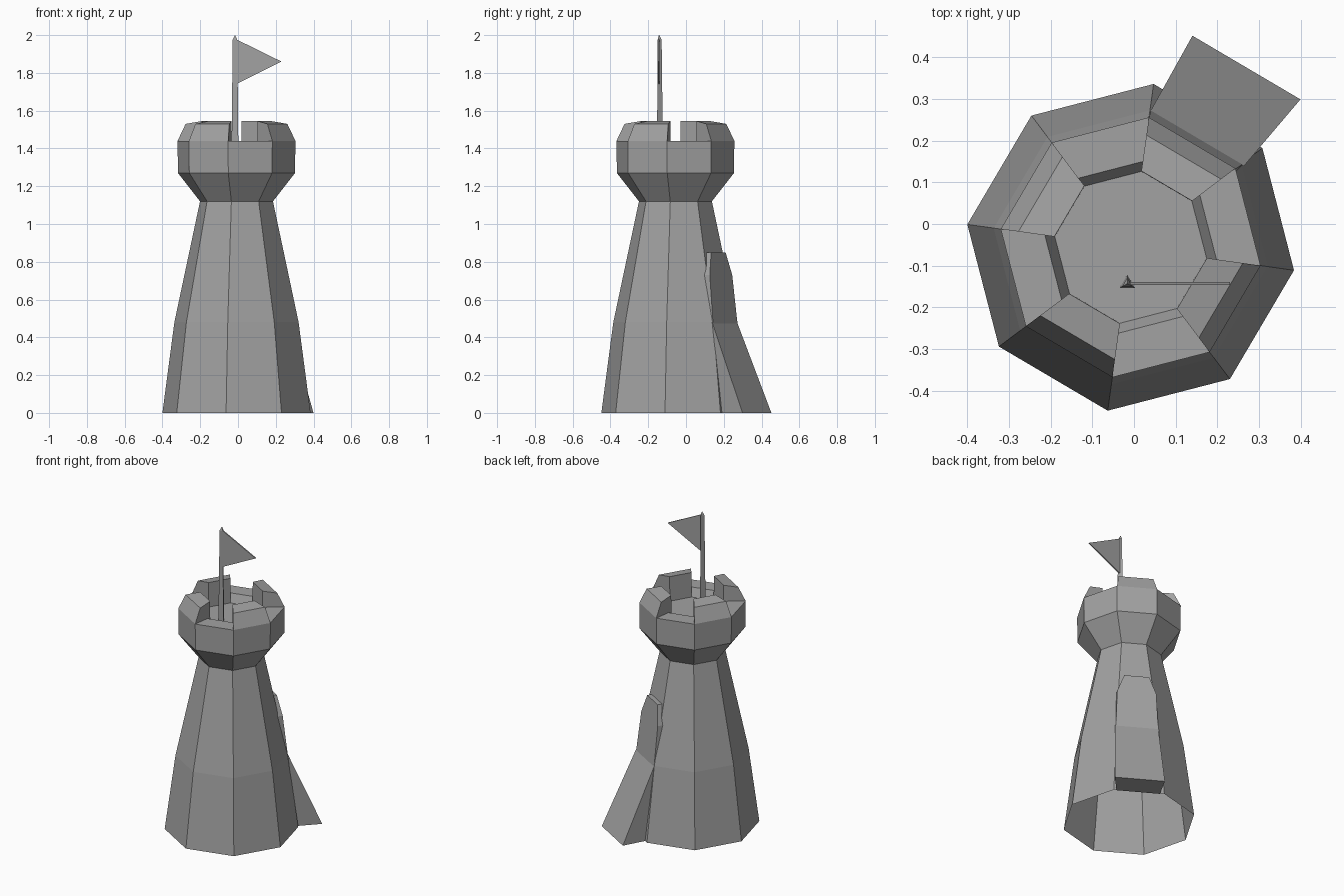
import bpy, bmesh
from math import radians, cos, sin
from mathutils import Vector

cube = bpy.data.objects.get("Cube")
if cube:
    bpy.data.objects.remove(cube, do_unlink=True)

CX, CY = -0.008, -0.056      # tower axis
TURN = radians(-8)           # angle of the first corner
STEP = radians(45)

stone = bpy.data.materials.new("grey_stone")
stone.use_nodes = True
stone.diffuse_color = (0.36, 0.36, 0.36, 1)
stone.node_tree.nodes["Principled BSDF"].inputs["Base Color"].default_value = stone.diffuse_color


def add_object(name, bm, recalc=True):
    bmesh.ops.remove_doubles(bm, verts=bm.verts, dist=0.0005)
    if recalc:
        bmesh.ops.recalc_face_normals(bm, faces=bm.faces)
    mesh = bpy.data.meshes.new(name)
    bm.to_mesh(mesh)
    bm.free()
    mesh.materials.append(stone)
    obj = bpy.data.objects.new(name, mesh)
    bpy.context.collection.objects.link(obj)
    return obj


def face(bm, points):
    return bm.faces.new([bm.verts.new(p) for p in points])


def corner(k, r, z):
    a = TURN + k * STEP
    return Vector((CX + r * cos(a), CY + r * sin(a), z))


def loft(name, front, back):
    """Closed solid between two outlines with equal point counts."""
    bm = bmesh.new()
    face(bm, front)
    face(bm, back[::-1])
    n = len(front)
    for i in range(n):
        j = (i + 1) % n
        face(bm, (front[j], front[i], back[i], back[j]))
    return add_object(name, bm)


def wall(bm, k, profile):
    for (r0, z0), (r1, z1) in zip(profile, profile[1:]):
        face(bm, (corner(k, r0, z0), corner(k + 1, r0, z0),
                  corner(k + 1, r1, z1), corner(k, r1, z1)))


# Tower body, open underneath, flaring out into the crown
FLOOR = (0.184, 1.385)
RIM_OUT, RIM_IN = (0.315, 1.44), (0.208, 1.44)
body = [(0.396, 0), (0.332, 0.48), (0.195, 1.12), (0.313, 1.27), RIM_OUT]
merlon = [RIM_OUT, (0.272, 1.53), (0.185, 1.545), FLOOR]
gap = [RIM_OUT, RIM_IN, FLOOR]

bm = bmesh.new()
for k in range(8):
    wall(bm, k, body)
    if k % 2:
        # Raised battlement with both ends closed
        wall(bm, k, merlon)
        end = merlon + [RIM_IN]
        face(bm, [corner(k, r, z) for r, z in end])
        face(bm, [corner(k + 1, r, z) for r, z in end[::-1]])
    else:
        wall(bm, k, gap)
face(bm, [corner(k, *FLOOR) for k in range(8)])
add_object("tower", bm, recalc=False)

# Local frame of the doorway wall: across, outward, up
a = TURN + 1.5 * STEP
out = Vector((cos(a), sin(a), 0))
across = Vector((sin(a), -cos(a), 0))


def on_wall(t, n, z):
    return Vector((CX, CY, z)) + across * t + out * n


# Door slab with clipped top corners
door = [(-0.125, 0.308, 0.47), (0.13, 0.308, 0.47), (0.117, 0.28, 0.73),
        (0.072, 0.262, 0.85), (-0.078, 0.262, 0.85), (-0.117, 0.28, 0.73)]
loft("door", [on_wall(*p) for p in door],
     [on_wall(t, n - 0.06, z) for t, n, z in door])

# Sloping ramp up to the door
ramp_sides = [[on_wall(t0, 0.513, 0), on_wall(t1, 0.305, 0.48), on_wall(t1, 0.362, 0)]
              for t0, t1 in ((-0.13, -0.125), (0.171, 0.135))]
loft("ramp", *ramp_sides)

# Three-sided tapering flagpole with a pointed tip
PX, PY = -0.016, -0.143


def pole_ring(r, z):
    return [Vector((PX + r * cos(radians(d)), PY + r * sin(radians(d)), z))
            for d in (90, 210, 330)]


loft("flagpole", pole_ring(0.021, FLOOR[1]), pole_ring(0.014, 1.975))
loft("flagpole_tip", pole_ring(0.014, 1.975), pole_ring(0.001, 2.0))

# Triangular pennant
pennant = [(-0.014, 1.98), (-0.01, 1.74), (0.23, 1.86)]
loft("pennant", [Vector((x, -0.147, z)) for x, z in pennant],
     [Vector((x, -0.139, z)) for x, z in pennant])
